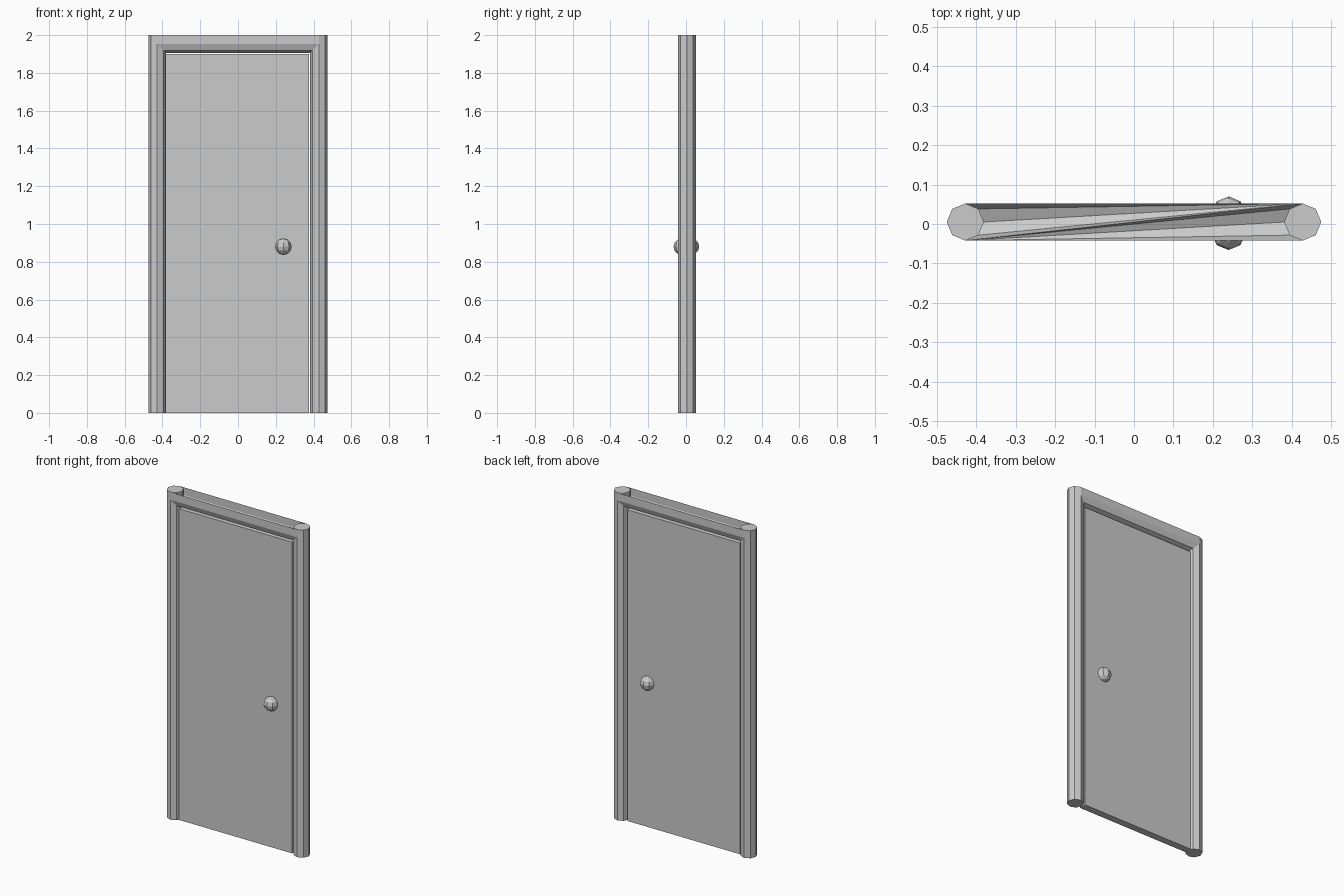
import bpy, bmesh, math
from mathutils import Matrix

cube = bpy.data.objects.get("Cube")
if cube:
    bpy.data.objects.remove(cube, do_unlink=True)

grey = bpy.data.materials.new("plain_grey")
grey.use_nodes = True
grey.diffuse_color = (0.6, 0.6, 0.6, 1)
grey.node_tree.nodes["Principled BSDF"].inputs["Base Color"].default_value = (0.6, 0.6, 0.6, 1)

POST_X, POST_Y, R, TOP = 0.428, 0.005, 0.047, 2.0


def finish(name, bm):
    mesh = bpy.data.meshes.new(name)
    bm.to_mesh(mesh)
    bm.free()
    mesh.materials.append(grey)
    obj = bpy.data.objects.new(name, mesh)
    bpy.context.collection.objects.link(obj)
    return obj


# Octagonal door posts
for name, side in (("left_post", 1), ("right_post", -1)):
    bm = bmesh.new()
    bmesh.ops.create_cone(bm, cap_ends=True, segments=8, radius1=R, radius2=R, depth=TOP,
                          matrix=Matrix.Translation((side * POST_X, POST_Y, TOP / 2)))
    finish(name, bm)

# Lintel: mitred half octagon below, thin upright walls, twisted open trough on top
bm = bmesh.new()
rings = {}
for side in (-1, 1):
    rings[side] = []
    for i in range(5):
        a = math.pi * i / 4
        inward = R * math.sin(a)
        rings[side].append(bm.verts.new((side * (POST_X - inward), POST_Y - R * math.cos(a),
                                         TOP - R - inward)))
a, b = rings[-1], rings[1]
for i in range(4):
    bm.faces.new((a[i], a[i + 1], b[i + 1], b[i]))
for i in (0, 4):
    tops = [bm.verts.new((v.co.x, v.co.y, TOP)) for v in (a[i], b[i])]
    quad = (a[i], b[i], tops[1], tops[0])
    bm.faces.new(quad if i == 0 else quad[::-1])
for i in range(4):
    bm.faces.new((a[i], b[4], a[i + 1]))
    bm.faces.new((b[i], b[i + 1], a[0]))
finish("lintel", bm)

# Door panel
bm = bmesh.new()
bmesh.ops.create_cube(bm, size=1, matrix=Matrix.Translation((-0.004, POST_Y, 0.95))
                      @ Matrix.Diagonal((0.762, 0.044, 1.9, 1)))
finish("door_panel", bm)

# Faceted knobs on both faces
for name, side in (("front_knob", -1), ("back_knob", 1)):
    bm = bmesh.new()
    bmesh.ops.create_uvsphere(bm, u_segments=8, v_segments=6, radius=0.043,
                              matrix=Matrix.Translation((0.24, 0.002 + side * 0.025, 0.88)))
    finish(name, bm)
